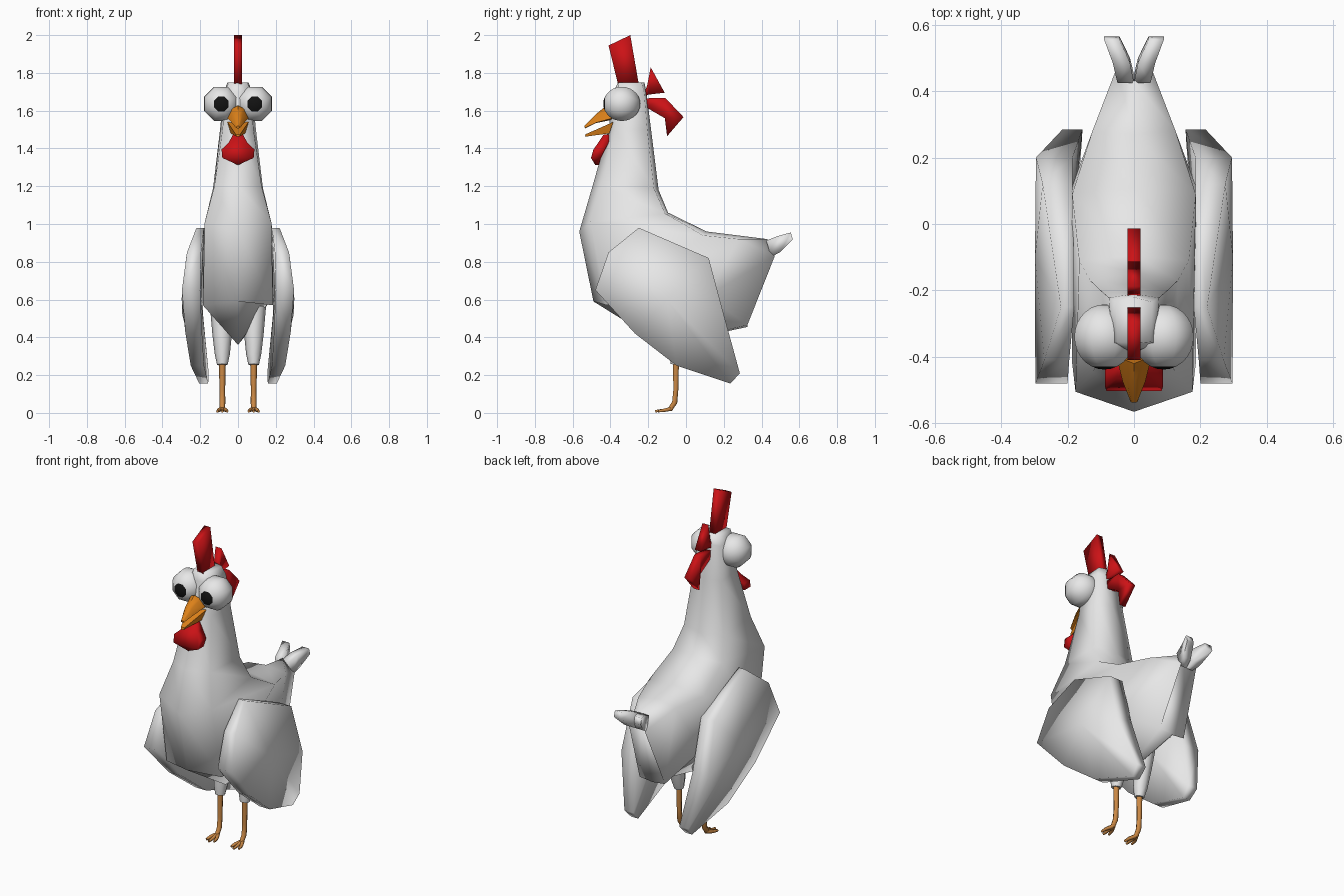
import bpy, bmesh, math
from mathutils import Vector

if "Cube" in bpy.data.objects:
    bpy.data.objects.remove(bpy.data.objects["Cube"])


def material(name, rgb):
    m = bpy.data.materials.new(name)
    m.diffuse_color = (*rgb, 1)
    m.use_nodes = True
    m.node_tree.nodes["Principled BSDF"].inputs["Base Color"].default_value = m.diffuse_color
    return m


WHITE = material("white feathers", (0.8, 0.8, 0.8))
RED = material("red comb", (0.6, 0.006, 0.008))
ORANGE = material("orange beak", (0.72, 0.22, 0.01))
TAN = material("tan legs", (0.6, 0.25, 0.06))
BLACK = material("black pupil", (0.006, 0.006, 0.006))


def make(name, verts, faces, mats, angle=50):
    me = bpy.data.meshes.new(name)
    me.from_pydata([tuple(v) for v in verts], [], faces)
    bm = bmesh.new()
    bm.from_mesh(me)
    bmesh.ops.recalc_face_normals(bm, faces=bm.faces)
    bm.to_mesh(me)
    bm.free()
    for m in mats:
        me.materials.append(m)
    ob = bpy.data.objects.new(name, me)
    bpy.context.collection.objects.link(ob)
    bpy.ops.object.select_all(action='DESELECT')
    ob.select_set(True)
    bpy.context.view_layer.objects.active = ob
    bpy.ops.object.shade_smooth_by_angle(angle=math.radians(angle))
    return ob


def loft(name, rings, mat, angle=50):
    """Skin equal-sized closed rings and cap both ends."""
    n = len(rings[0])
    verts = [v for r in rings for v in r]
    faces = [(i * n + j, i * n + (j + 1) % n, (i + 1) * n + (j + 1) % n, (i + 1) * n + j)
             for i in range(len(rings) - 1) for j in range(n)]
    faces += [tuple(range(n)), tuple(range(len(verts) - n, len(verts)))]
    return make(name, verts, faces, [mat], angle)


def tube(name, path, radii, mat, n=6):
    """Tube along a path, with one radius for each point."""
    pts = [Vector(p) for p in path]
    rings = []
    for i, p in enumerate(pts):
        d = (pts[min(i + 1, len(pts) - 1)] - pts[max(i - 1, 0)]).normalized()
        u = Vector((1, 0, 0))
        u = (u - d * u.dot(d)).normalized()
        w = d.cross(u)
        rings.append([p + radii[i] * (u * math.cos(a) + w * math.sin(a))
                      for a in (2 * math.pi * k / n for k in range(n))])
    return loft(name, rings, mat, 70)


def plate(name, outline, half, mat):
    """Side outline (y, z) given thickness across x."""
    return loft(name, [[(x, y, z) for y, z in outline] for x in (-half, half)], mat, 120)


# Body: front/belly point, front corner, back corner, back/spine point
BODY = [
    ((-.36, 1.75), (.05, -.355, 1.75), (.055, -.235, 1.75), (-.22, 1.75)),
    ((-.385, 1.70), (.066, -.36, 1.70), (.075, -.222, 1.70), (-.21, 1.70)),
    ((-.41, 1.50), (.082, -.375, 1.50), (.095, -.205, 1.50), (-.185, 1.50)),
    ((-.495, 1.20), (.125, -.445, 1.20), (.132, -.17, 1.19), (-.145, 1.18)),
    ((-.565, .96), (.176, -.505, 1.01), (.165, -.11, 1.055), (-.095, 1.06)),
    ((-.49, .59), (.186, -.42, .57), (.186, .09, .94), (.11, .96)),
    ((-.12, .36), (.188, .11, .62), (.125, .28, .92), (.27, .94)),
    ((.325, .455), (.085, .325, .465), (.052, .47, .83), (.43, .92)),
]
loft("body", [[(0, *a), f, b, (0, *d), (-b[0], b[1], b[2]), (-f[0], f[1], f[2])]
              for a, f, b, d in BODY], WHITE, 95)

# Wing outline: y, z, inner x, outer x
WING = [(-.25, .98, .18, .22), (-.41, .85, .195, .27), (-.48, .65, .2, .297),
        (-.27, .42, .19, .278), (-.05, .25, .18, .25), (.235, .155, .158, .205),
        (.285, .21, .155, .215), (.2, .52, .185, .295), (.12, .82, .185, .275)]


def wing(side, s):
    n = len(WING)
    verts = [(s * w[2], w[0], w[1]) for w in WING] + [(s * w[3], w[0], w[1]) for w in WING]
    verts += [(s * .195, -.1, .6), (s * .298, -.1, .6)]
    faces = []
    for i in range(n):
        j = (i + 1) % n
        faces += [(i, j, n + j, n + i), (i, j, 2 * n), (n + i, n + j, 2 * n + 1)]
    make(side + "_wing", verts, faces, [WHITE], 120)


def eye(side, s):
    # Faceted ball with its pole facing forward, pupil coloured around the pole
    bm = bmesh.new()
    bmesh.ops.create_uvsphere(bm, u_segments=8, v_segments=14, radius=.098)
    t = math.pi / 8
    verts = []
    for v in bm.verts:
        x, y, z = v.co
        verts.append((s * .089 + x * math.cos(t) - y * math.sin(t), -.34 - z,
                      1.636 + x * math.sin(t) + y * math.cos(t)))
    faces = [tuple(v.index for v in f.verts) for f in bm.faces]
    bm.free()
    ob = make(side + "_eye", verts, faces, [WHITE, BLACK], 90)
    for p in ob.data.polygons:
        if p.center.y < -.34 - .086:
            p.material_index = 1


for side, s in (("right", 1), ("left", -1)):
    wing(side, s)
    eye(side, s)
    # Forked tail feathers
    loft(side + "_tail_feather",
         [[(s * x0, yb, zb), (s * x1, yb, zb), (s * x1, yt, zt), (s * x0, yt, zt)]
          for x0, x1, yb, zb, yt, zt in ((.0, .05, .45, .825, .425, .912),
                                         (.012, .064, .50, .852, .485, .936),
                                         (.044, .09, .565, .918, .555, .955))], WHITE, 95)
    # Legs
    tube(side + "_thigh", [(s * .088, -.01, .56), (s * .084, -.03, .42),
                           (s * .083, -.045, .31), (s * .083, -.053, .255)],
         (.06, .052, .04, .028), WHITE, 8)
    tube(side + "_shin", [(s * .083, -.053, .27), (s * .083, -.054, .12),
                          (s * .083, -.06, .055), (s * .083, -.085, .018)],
         (.018, .015, .016, .014), TAN)
    for k, dx in (("inner", -.026), ("middle", 0), ("outer", .026)):
        tube(f"{side}_{k}_toe", [(s * .083, -.075, .022), (s * (.083 + dx * .8), -.115, .014),
                                 (s * (.083 + dx), -.163 + abs(dx) * .6, .009)],
             (.012, .010, .007), TAN)

# Beak halves
loft("upper_beak", [[(-.055, -.39, 1.56), (0, -.40, 1.55), (.055, -.39, 1.56),
                     (.033, -.407, 1.61), (0, -.42, 1.628), (-.033, -.407, 1.61)],
                    [(-.034, -.475, 1.537), (0, -.475, 1.535), (.034, -.475, 1.537),
                     (.022, -.475, 1.572), (0, -.475, 1.583), (-.022, -.475, 1.572)],
                    [(-.01, -.535, 1.508), (0, -.535, 1.505), (.01, -.535, 1.508),
                     (.007, -.537, 1.517), (0, -.538, 1.52), (-.007, -.537, 1.517)]], ORANGE, 50)
loft("lower_beak", [[(-.056, -.385, 1.54), (.056, -.385, 1.54), (.038, -.405, 1.48),
                     (-.038, -.405, 1.48)],
                    [(-.012, -.532, 1.475), (.012, -.532, 1.475), (.007, -.535, 1.462),
                     (-.007, -.535, 1.462)]], ORANGE, 50)

# Wattle: front outline x, z with front and back depth
WATTLE = [(.025, 1.475, -.435, -.40), (.05, 1.43, -.465, -.41), (.087, 1.395, -.49, -.43),
          (.083, 1.35, -.503, -.45), (0, 1.312, -.48, -.462)]
WATTLE += [(-x, z, f, b) for x, z, f, b in WATTLE[-2::-1]]
loft("wattle", [[(w[0], w[k], w[1]) for w in WATTLE] for k in (2, 3)], RED, 120)

# Comb lobes
plate("front_comb", [(-.36, 1.74), (-.41, 1.945), (-.295, 2.0), (-.25, 1.74)], .02, RED)
plate("middle_comb", [(-.23, 1.67), (-.205, 1.735), (-.187, 1.83), (-.113, 1.695),
                      (-.20, 1.685)], .02, RED)
plate("rear_comb", [(-.225, 1.665), (-.11, 1.668), (-.013, 1.566), (-.10, 1.465),
                    (-.112, 1.56), (-.215, 1.62)], .02, RED)
